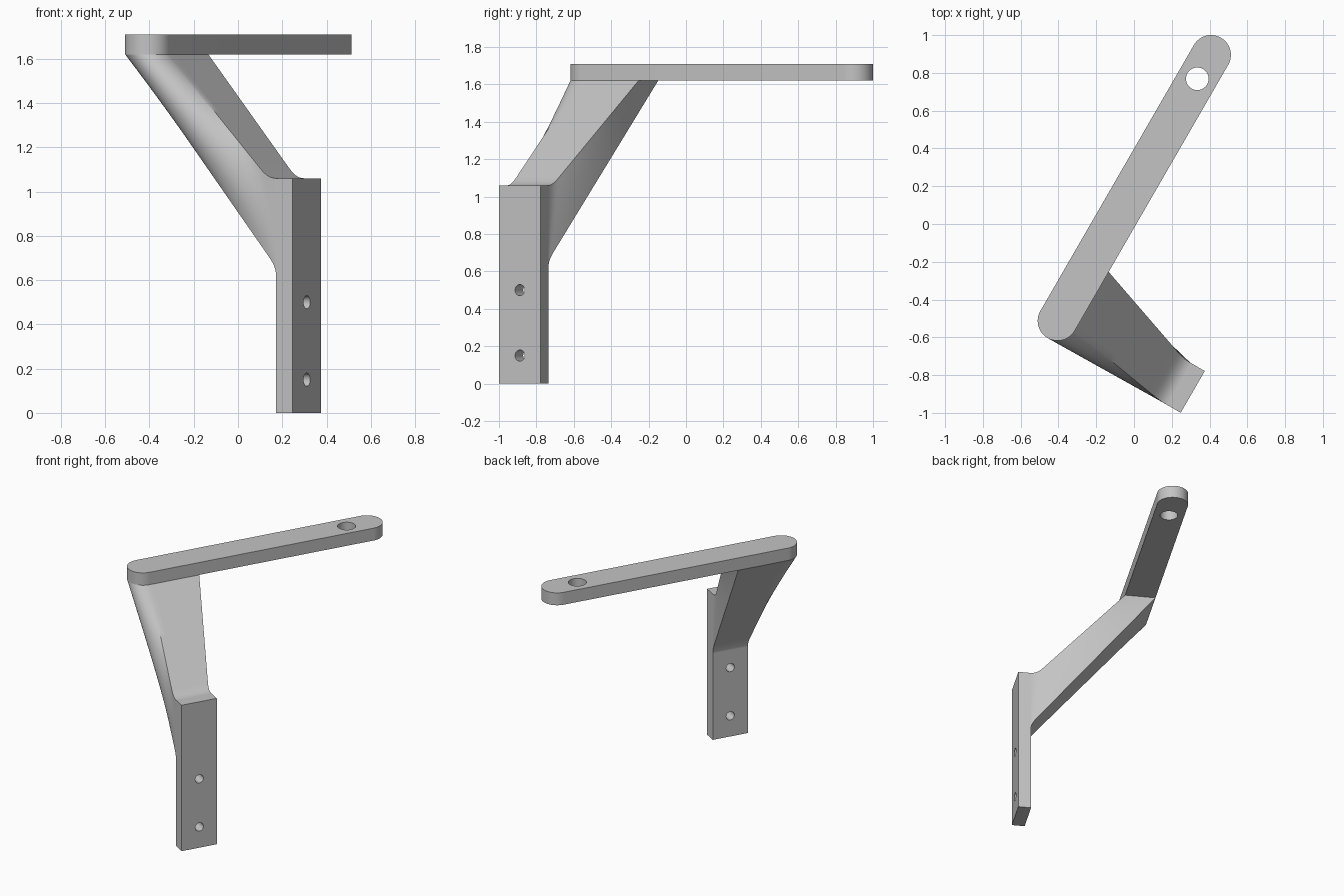
import bpy, bmesh, math
from mathutils import Matrix, Vector

cube = bpy.data.objects.get("Cube")
if cube:
    bpy.data.objects.remove(cube, do_unlink=True)

# Single grey finish
grey = bpy.data.materials.new("grey")
grey.use_nodes = True
colour = (0.55, 0.55, 0.55, 1)
grey.diffuse_color = colour
grey.node_tree.nodes["Principled BSDF"].inputs["Base Color"].default_value = colour

# Bracket frame: local y runs along the bar, local x towards the wall plate
FRAME = Matrix.Translation((-0.405, -0.513, 0)) @ Matrix.Rotation(math.radians(-30), 4, "Z")
R, BAR_LEN, BAR_Z, BAR_TOP = 0.105, 1.626, 1.62, 1.71
INNER, OUTER = 0.72, 0.808          # wall plate faces
SIDE_A, SIDE_B = -0.095, 0.16       # wall plate edges
PLATE_TOP, ARM_LOW = 1.06, 0.63
ARM_END = 0.36


def arc(cx, cy, r, start, end, n):
    return [(cx + r * math.cos(a), cy + r * math.sin(a))
            for a in (start + (end - start) * i / n for i in range(n + 1))]


def circle(cx, cy, r, n=32):
    return arc(cx, cy, r, 0, 2 * math.pi, n)[:-1]


def finish(name, bm):
    bmesh.ops.recalc_face_normals(bm, faces=bm.faces)
    bm.transform(FRAME)
    mesh = bpy.data.meshes.new(name)
    bm.to_mesh(mesh)
    bm.free()
    mesh.materials.append(grey)
    obj = bpy.data.objects.new(name, mesh)
    bpy.context.collection.objects.link(obj)
    bpy.ops.object.select_all(action="DESELECT")
    obj.select_set(True)
    bpy.context.view_layer.objects.active = obj
    bpy.ops.object.shade_smooth_by_angle(angle=math.radians(30))


def slab(name, loops, place, depth):
    """Fill an outline with holes, then extrude it along depth."""
    bm = bmesh.new()
    edges = []
    for loop in loops:
        vs = [bm.verts.new(place(a, b)) for a, b in loop]
        edges += [bm.edges.new((vs[i - 1], vs[i])) for i in range(len(vs))]
    bmesh.ops.triangle_fill(bm, use_beauty=True, use_dissolve=False, edges=edges)
    out = bmesh.ops.extrude_face_region(bm, geom=bm.faces[:], use_keep_orig=True)
    moved = [g for g in out["geom"] if isinstance(g, bmesh.types.BMVert)]
    bmesh.ops.translate(bm, verts=moved, vec=depth)
    finish(name, bm)


# Top bar with round ends and a hole near the free end
stadium = arc(0, 0, R, math.pi, 2 * math.pi, 24) + arc(0, BAR_LEN, R, 0, math.pi, 24)
slab("top_bar", [stadium, circle(0, 1.48, 0.06)],
     lambda a, b: (a, b, BAR_Z), (0, 0, BAR_TOP - BAR_Z))

# Wall plate with two screw holes
outline = [(SIDE_A, 0), (SIDE_B, 0), (SIDE_B, PLATE_TOP), (SIDE_A, PLATE_TOP)]
slab("wall_plate", [outline] + [circle(0.033, z, 0.03, 24) for z in (0.15, 0.5)],
     lambda a, b: (INNER, a, b), (OUTER - INNER, 0, 0))

# Arm: rectangle on the plate blended into a round-ended section under the bar
pairs = []      # (side position on plate, height fraction, bar x, bar y)
N, M = 24, 8
for i in range(N):
    a = math.pi * i / N
    pairs.append((SIDE_A, 1 - i / N, R * math.cos(a), -R * math.sin(a)))
for i in range(M):
    t = i / M
    pairs.append((SIDE_A + (SIDE_B - SIDE_A) * t, 0, -R, ARM_END * t))
for i in range(M):
    t = i / M
    pairs.append((SIDE_B, t, -R + 2 * R * t, ARM_END))
for i in range(M):
    t = 1 - i / M
    pairs.append((SIDE_A + (SIDE_B - SIDE_A) * t, 1, R, ARM_END * t))


def strand(side, h, bx, by):
    """Short fillet leaving the plate, then a straight run to the bar."""
    start = Vector((INNER, side, ARM_LOW + (PLATE_TOP - ARM_LOW) * h))
    end = Vector((bx, by, BAR_Z))
    knee = start + Vector((-0.04 * h, 0, 0.03 * (1 - h)))
    leave = knee + (end - knee).normalized() * 0.06
    curve = [start.lerp(knee, t).lerp(knee.lerp(leave, t), t)
             for t in (k / 6 for k in range(6))]
    return curve + [leave.lerp(end, k / 16) for k in range(17)]


bm = bmesh.new()
rows = [[bm.verts.new(p) for p in strand(*pair)] for pair in pairs]
for i, row in enumerate(rows):
    prev = rows[i - 1]
    for k in range(len(row) - 1):
        bm.faces.new((prev[k], row[k], row[k + 1], prev[k + 1]))
for k in (0, -1):
    bm.faces.new([row[k] for row in rows])
finish("arm", bm)
